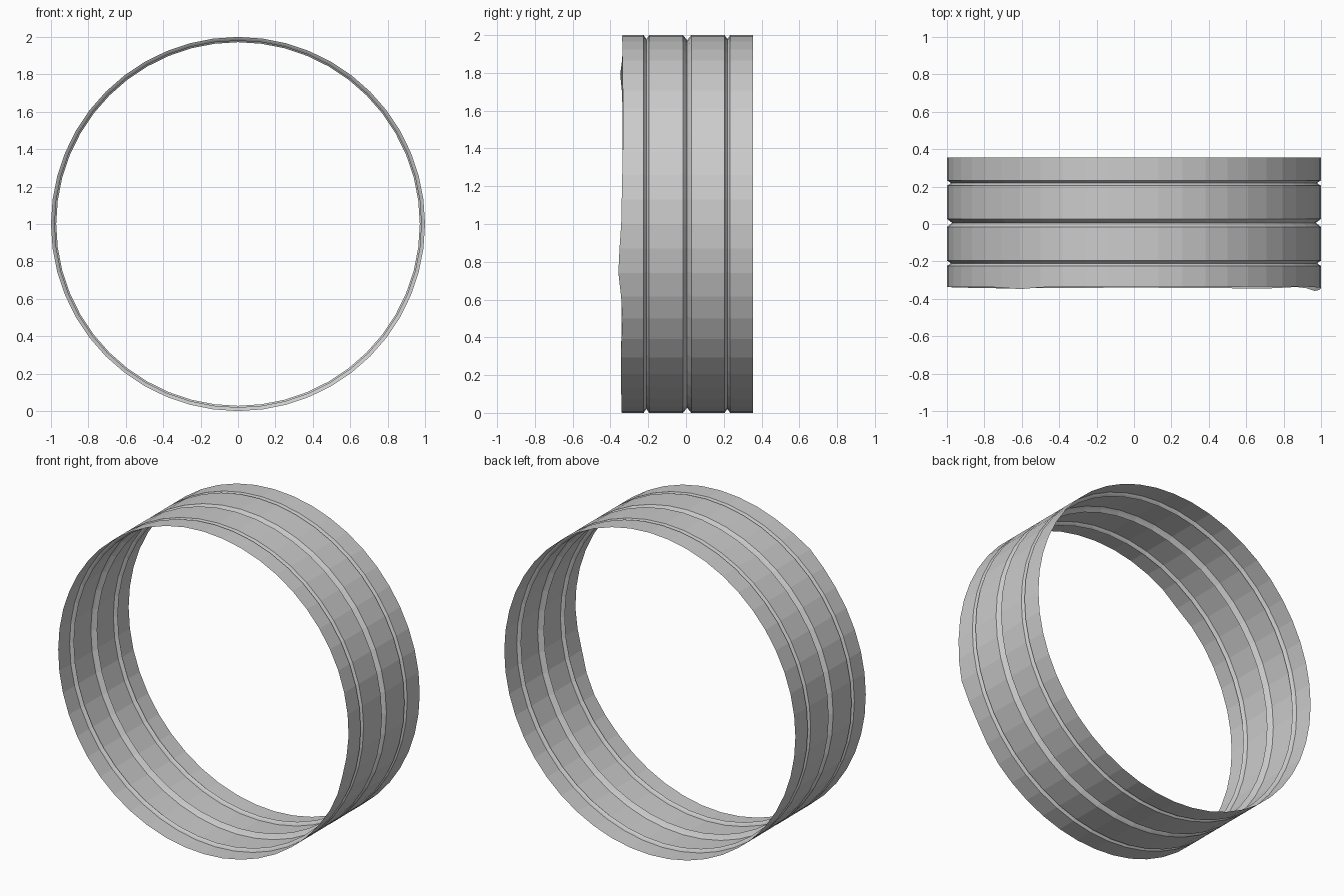
import bpy, bmesh, math

if "Cube" in bpy.data.objects:
    bpy.data.objects.remove(bpy.data.objects["Cube"])

SEG = 48

# Profile across the width: (y, radius), with three V grooves pressed inward
profile = [(-0.34, 1.0)]
for centre, half, depth in [(-0.21, 0.014, 0.02), (0.006, 0.022, 0.028), (0.219, 0.014, 0.02)]:
    profile += [(centre - half, 1.0), (centre - half * 0.6, 0.99),
                (centre, 1.0 - depth),
                (centre + half * 0.6, 0.99), (centre + half, 1.0)]
profile.append((0.355, 1.0))

# Uneven front rim: (angle in degrees, y offset)
wobble = [(-90, 0.0), (-45, -0.005), (-27, 0.005), (-14, -0.02), (0, -0.003),
          (25, 0.006), (50, 0.005), (80, 0.002), (100, 0.006), (118, 0.004),
          (128, -0.009), (138, 0.004), (180, 0.004), (225, -0.004), (270, 0.0)]


def rim_offset(deg):
    for (a0, w0), (a1, w1) in zip(wobble, wobble[1:]):
        if a0 <= deg <= a1:
            return w0 + (w1 - w0) * (deg - a0) / (a1 - a0)
    return 0.0


# Spin the profile around the y axis as an open single-walled band
bm = bmesh.new()
rings = []
for j, (y, r) in enumerate(profile):
    ring = []
    for i in range(SEG):
        deg = -90 + 360 * i / SEG
        a = math.radians(deg)
        yy = y + (rim_offset(deg) if j == 0 else 0.0)
        ring.append(bm.verts.new((r * math.cos(a), yy, 1 + r * math.sin(a))))
    rings.append(ring)
for lower, upper in zip(rings, rings[1:]):
    for i in range(SEG):
        k = (i + 1) % SEG
        bm.faces.new((lower[i], upper[i], upper[k], lower[k]))
bmesh.ops.recalc_face_normals(bm, faces=bm.faces)

mesh = bpy.data.meshes.new("grooved_band")
bm.to_mesh(mesh)
bm.free()
band = bpy.data.objects.new("grooved_band", mesh)
bpy.context.collection.objects.link(band)
